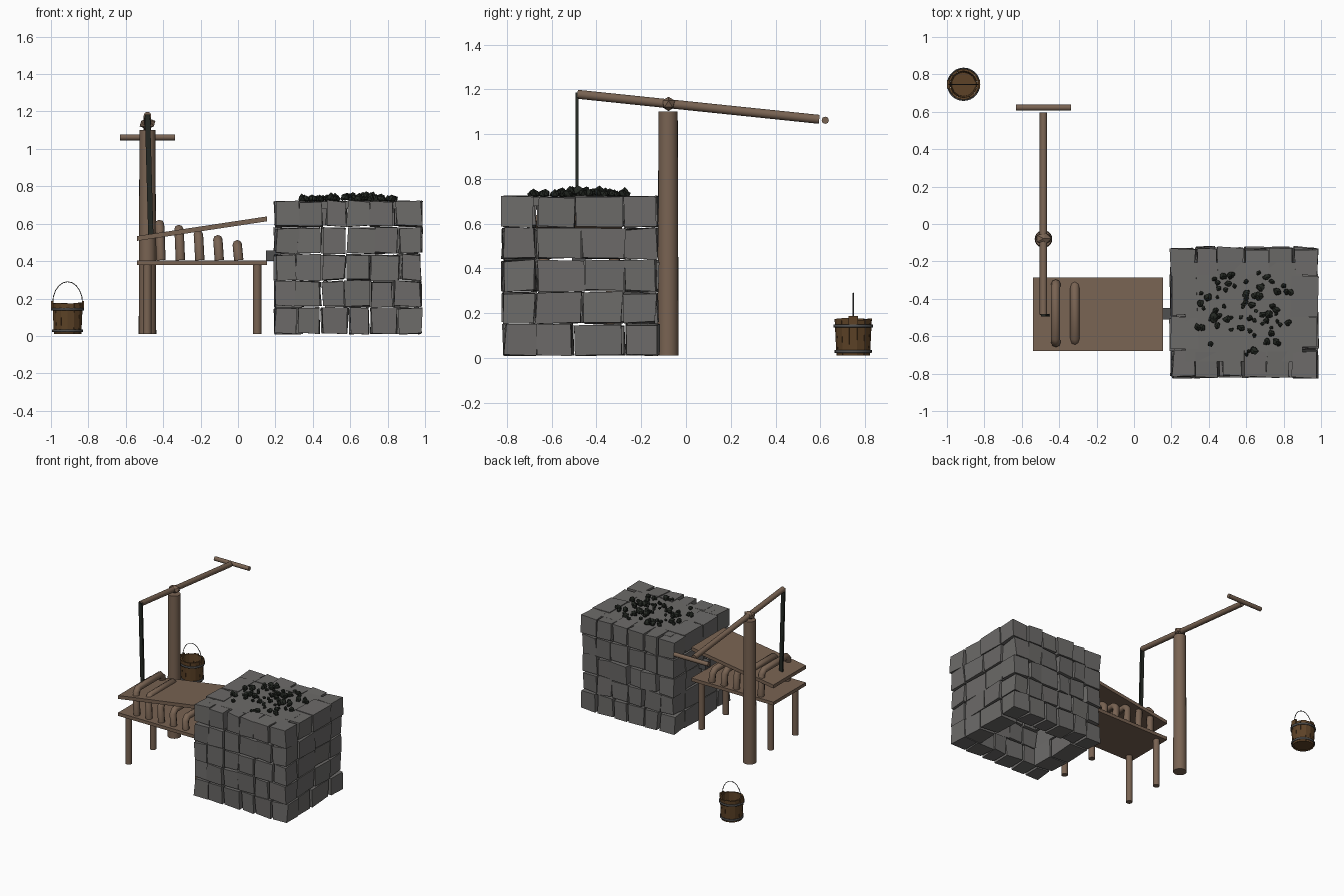
import bpy, bmesh, math, random
from mathutils import Vector, Matrix

random.seed(7)
if "Cube" in bpy.data.objects:
    bpy.data.objects.remove(bpy.data.objects["Cube"], do_unlink=True)


def material(name, r, g, b):
    m = bpy.data.materials.new(name)
    m.use_nodes = True
    m.diffuse_color = (r, g, b, 1)
    node = m.node_tree.nodes["Principled BSDF"]
    node.inputs["Base Color"].default_value = (r, g, b, 1)
    node.inputs["Roughness"].default_value = 0.8
    return m


WOOD = material("weathered wood", 0.19, 0.125, 0.085)
BUCKET = material("dark oak", 0.11, 0.055, 0.02)
STONE = material("grey stone", 0.15, 0.145, 0.14)
COAL = material("coal", 0.018, 0.022, 0.017)
IRON = material("iron", 0.08, 0.08, 0.08)


def finish(name, bm, mat, smooth=False):
    bmesh.ops.recalc_face_normals(bm, faces=bm.faces)
    mesh = bpy.data.meshes.new(name)
    bm.to_mesh(mesh)
    bm.free()
    mesh.materials.append(mat)
    ob = bpy.data.objects.new(name, mesh)
    bpy.context.collection.objects.link(ob)
    if smooth:
        bpy.ops.object.select_all(action="DESELECT")
        ob.select_set(True)
        bpy.context.view_layer.objects.active = ob
        bpy.ops.object.shade_smooth_by_angle(angle=math.radians(50))
    return ob


def add_box(bm, lo, hi, jitter=0.0):
    lo, hi = Vector(lo), Vector(hi)
    verts = bmesh.ops.create_cube(bm, size=1)["verts"]
    for v in verts:
        v.co = (lo + hi) / 2 + v.co * (hi - lo)
        v.co += Vector([random.uniform(-jitter, jitter) for _ in range(3)])
    return verts


def box(name, lo, hi, mat):
    bm = bmesh.new()
    add_box(bm, lo, hi)
    return finish(name, bm, mat)


def rod(name, a, b, radius, mat, sides=16, end_radius=None):
    a, b = Vector(a), Vector(b)
    bm = bmesh.new()
    turn = (b - a).to_track_quat("Z", "Y").to_matrix().to_4x4()
    bmesh.ops.create_cone(bm, cap_ends=True, segments=sides, radius1=radius,
                          radius2=end_radius or radius, depth=(b - a).length,
                          matrix=Matrix.Translation((a + b) / 2) @ turn)
    return finish(name, bm, mat, True)


def tube(name, points, radius, mat, resolution=2):
    curve = bpy.data.curves.new(name, "CURVE")
    curve.dimensions = "3D"
    curve.bevel_depth = radius
    curve.bevel_resolution = resolution
    curve.use_fill_caps = True
    spline = curve.splines.new("POLY")
    spline.points.add(len(points) - 1)
    for p, co in zip(spline.points, points):
        p.co = (*co, 1)
    curve.materials.append(mat)
    ob = bpy.data.objects.new(name, curve)
    bpy.context.collection.objects.link(ob)


# Hearth: hollow courses of irregular blocks
X0, X1, Y0, Y1 = 0.195, 0.98, -0.82, -0.125
COURSE, DEPTH, GAP = 0.143, 0.15, 0.005


def cuts(start, end, count):
    step = (end - start) / count
    inner = [start + step * (i + random.uniform(-0.15, 0.15)) for i in range(1, count)]
    return [start] + inner + [end]


bm = bmesh.new()
for row in range(5):
    z0 = 0.01 + row * COURSE
    spans = []
    for y0 in (Y0, Y1 - DEPTH):
        xs = cuts(X0, X1, 6)
        spans += [(a, b, y0, y0 + DEPTH) for a, b in zip(xs, xs[1:])]
    for x0 in (X0, X1 - DEPTH):
        ys = cuts(Y0 + DEPTH, Y1 - DEPTH, 2)
        spans += [(x0, x0 + DEPTH, a, b) for a, b in zip(ys, ys[1:])]
    for a, b, c, d in spans:
        push_x, push_y = random.uniform(-0.008, 0.008), random.uniform(-0.008, 0.008)
        add_box(bm, (a + GAP + push_x, c + GAP + push_y, z0 + GAP),
                (b - GAP + push_x, d - GAP + push_y, z0 + COURSE - GAP), 0.007)
finish("hearth_blocks", bm, STONE)
box("hearth_top", (X0 + 0.08, Y0 + 0.085, 0.68), (X1 - 0.08, Y1 - 0.08, 0.718), STONE)

# Coals: a dense middle heap with loose lumps around it
bm = bmesh.new()
for i in range(80):
    spread = random.random() ** 0.8
    angle = random.uniform(0, math.tau)
    size = random.uniform(0.011, 0.025)
    x = 0.6 + 0.3 * spread * math.cos(angle)
    y = -0.47 + 0.23 * spread * math.sin(angle)
    z = 0.722 + size * 0.6 + 0.03 * max(0, 0.6 - spread) * random.random() * 2
    lump = bmesh.ops.create_icosphere(bm, subdivisions=1, radius=size)["verts"]
    for v in lump:
        v.co = v.co * random.uniform(0.7, 1.2) + Vector((x, y, z))
finish("coals", bm, COAL)

# Bellows: table, legs, sloping board and bent ribs
TX0, TX1, TY0, TY1 = -0.54, 0.155, -0.68, -0.285
box("bellows_table", (TX0, TY0, 0.378), (TX1, TY1, 0.403), WOOD)
for x, side in ((-0.485, "left"), (0.103, "right")):
    for y, end in ((-0.63, "front"), (-0.335, "back")):
        rod(f"table_leg_{end}_{side}", (x, y, 0.01), (x, y, 0.385), 0.023, WOOD)

bm = bmesh.new()
for v in add_box(bm, (TX0, TY0, 0), (TX1, TY1, 0.026)):
    v.co.z += 0.508 + (v.co.x - TX0) / (TX1 - TX0) * 0.105
finish("bellows_board", bm, WOOD)

for i in range(5):
    x, top = -0.412 + 0.104 * i, 0.598 - 0.027 * i
    path = [(x, -0.635, 0.405), (x - 0.006, -0.635, top - 0.025), (x - 0.008, -0.61, top),
            (x - 0.008, -0.345, top), (x - 0.006, -0.32, top - 0.025), (x, -0.32, 0.405)]
    tube(f"bellows_rib_{i + 1}", path, 0.025, WOOD)
box("bellows_nozzle", (0.15, -0.51, 0.4), (0.23, -0.45, 0.457), IRON)

# Pump lever: post, pivot, beam, handle and pull strap
PX = -0.484
rod("lever_post", (PX, -0.08, 0.01), (PX, -0.08, 1.1), 0.047, WOOD, 20, 0.043)
rod("lever_beam", (PX, -0.485, 1.178), (PX, 0.595, 1.066), 0.02, WOOD)
rod("lever_handle", (-0.63, 0.622, 1.062), (-0.338, 0.622, 1.062), 0.016, WOOD)
bm = bmesh.new()
bmesh.ops.create_icosphere(bm, subdivisions=1, radius=1)
bmesh.ops.scale(bm, vec=(0.047, 0.034, 0.032), verts=bm.verts)
bmesh.ops.translate(bm, vec=(PX, -0.078, 1.135), verts=bm.verts)
finish("lever_pivot", bm, WOOD)
bm = bmesh.new()
for v in add_box(bm, (-0.014, -0.494, 0.53), (0.014, -0.48, 1.185)):
    v.co.x += PX + (0.018 if v.co.z < 0.6 else 0)
finish("pull_strap", bm, COAL)

# Bucket: tapered staves, floor, hoops, ears and wire handle
BX, BY, STAVES = -0.911, 0.747, 14


def bucket_radius(z):
    return 0.075 + 0.05 * (z - 0.01)


def ring_point(radius, angle, z):
    return Vector((BX + radius * math.cos(angle), BY + radius * math.sin(angle), z))


bm = bmesh.new()
for i in range(STAVES):
    top = 0.174 + random.uniform(-0.005, 0.005)
    for v in add_box(bm, (-0.5, -0.5, -0.5), (0.5, 0.5, 0.5)):
        z = top if v.co.z > 0 else 0.01
        radius = bucket_radius(z) - (0.012 if v.co.x < 0 else 0)
        v.co = ring_point(radius, (i + 0.97 * v.co.y) * math.tau / STAVES, z)
finish("bucket_staves", bm, BUCKET)
rod("bucket_floor", (BX, BY, 0.014), (BX, BY, 0.028), 0.07, BUCKET, STAVES)

for name, z0, z1 in (("lower", 0.022, 0.035), ("upper", 0.137, 0.15)):
    bm = bmesh.new()
    count = STAVES * 2
    for i in range(count):
        corners = [(i, z0), (i + 1, z0), (i + 1, z1), (i, z1)]
        bm.faces.new([bm.verts.new(ring_point(bucket_radius(z) + 0.004,
                                              k * math.tau / count, z)) for k, z in corners])
    bmesh.ops.remove_doubles(bm, verts=bm.verts, dist=0.0005)
    hoop = finish(f"bucket_hoop_{name}", bm, IRON, True)
    solid = hoop.modifiers.new("thickness", "SOLIDIFY")
    solid.thickness = 0.006
    solid.offset = 0

for side, name in ((-1, "right"), (1, "left")):
    x = BX + side * 0.082
    box(f"bucket_ear_{name}", (x - 0.006, BY - 0.022, 0.15), (x + 0.006, BY + 0.022, 0.187), BUCKET)
arch = [(BX + 0.08 * math.cos(a), BY, 0.175 + 0.115 * math.sin(a))
        for a in [math.pi * k / 10 for k in range(11)]]
tube("bucket_handle", arch, 0.0025, IRON, 1)
